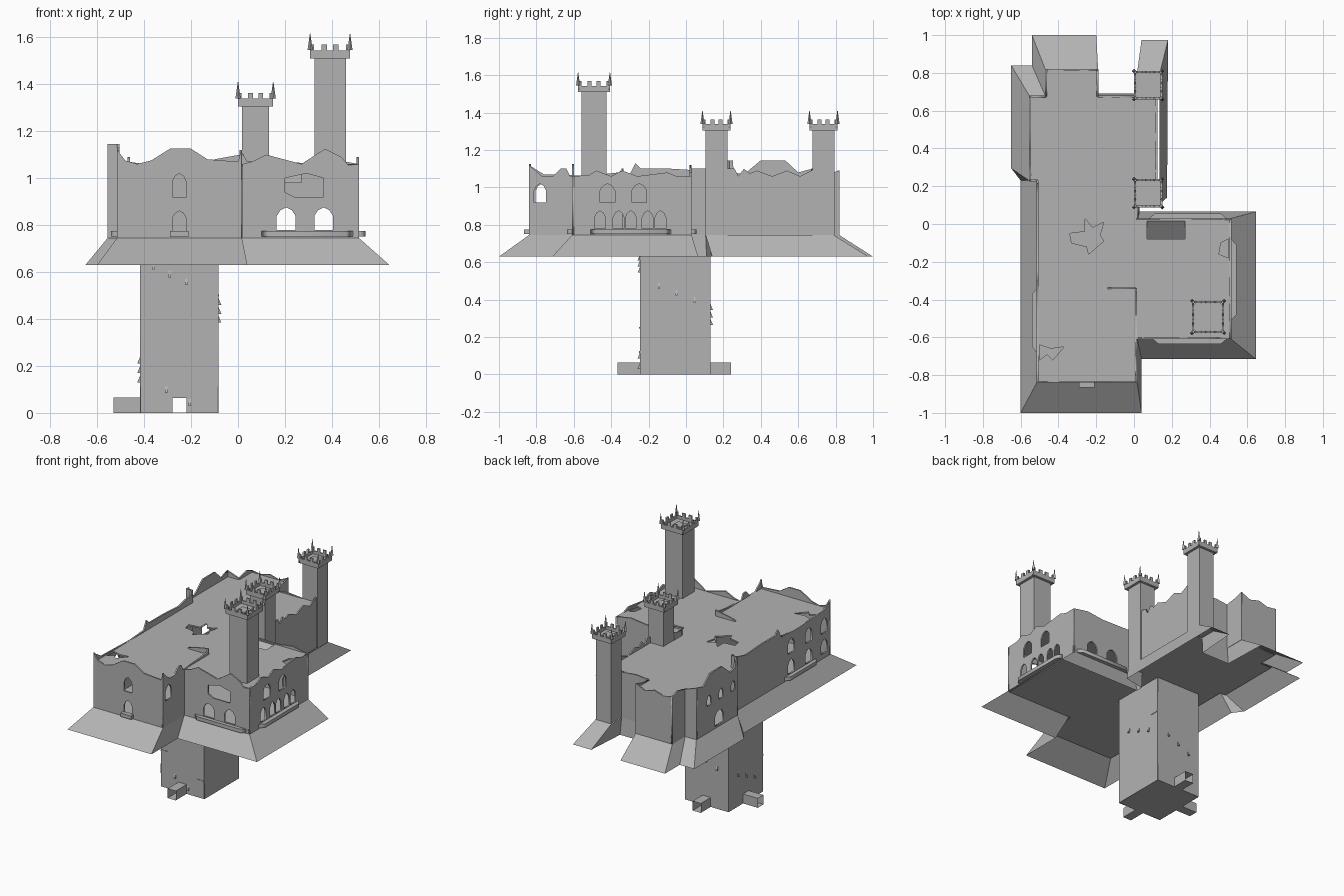
import bpy, bmesh, math
from mathutils import Matrix, Vector

if "Cube" in bpy.data.objects:
    bpy.data.objects.remove(bpy.data.objects["Cube"])

stone = bpy.data.materials.new("grey stone")
stone.diffuse_color = (0.45, 0.45, 0.45, 1)
stone.use_nodes = True
stone.node_tree.nodes["Principled BSDF"].inputs["Base Color"].default_value = stone.diffuse_color
FLOOR, HEM, ROOF, T = 0.745, 0.63, 1.055, 0.01


def add(name, mesh):
    mesh.materials.clear()
    mesh.materials.append(stone)
    ob = bpy.data.objects.new(name, mesh)
    bpy.context.scene.collection.objects.link(ob)
    return ob


def poly_mesh(name, verts, faces):
    me = bpy.data.meshes.new(name)
    me.from_pydata(verts, [], faces)
    return add(name, me)


def box(name, x0, x1, y0, y1, z0, z1):
    bm = bmesh.new()
    bmesh.ops.create_cube(bm, size=1)
    for v in bm.verts:
        v.co = ((x0 + x1) / 2 + v.co.x * (x1 - x0), (y0 + y1) / 2 + v.co.y * (y1 - y0),
                (z0 + z1) / 2 + v.co.z * (z1 - z0))
    me = bpy.data.meshes.new(name)
    bm.to_mesh(me)
    bm.free()
    return add(name, me)


AXES = {'x': ((1, 0, 0), (0, 0, 1), (0, -1, 0)),
        'y': ((0, 1, 0), (0, 0, 1), (1, 0, 0)),
        'z': ((1, 0, 0), (0, 1, 0), (0, 0, 1))}


def slab(name, axis, c, outline, holes=(), t=T):
    """Thin filled outline with holes, in the plane at offset c."""
    cu = bpy.data.curves.new(name, 'CURVE')
    cu.dimensions, cu.fill_mode, cu.extrude = '2D', 'BOTH', t / 2
    for loop in [outline, *holes]:
        sp = cu.splines.new('POLY')
        sp.points.add(len(loop) - 1)
        for p, q in zip(sp.points, loop):
            p.co = (q[0], q[1], 0, 1)
        sp.use_cyclic_u = True
    tmp = bpy.data.objects.new(name, cu)
    bpy.context.scene.collection.objects.link(tmp)
    dg = bpy.context.evaluated_depsgraph_get()
    me = bpy.data.meshes.new_from_object(tmp.evaluated_get(dg))
    bpy.data.objects.remove(tmp)
    m = Matrix(AXES[axis]).transposed().to_4x4()
    m.translation = {'x': (0, c, 0), 'y': (c, 0, 0), 'z': (0, 0, c)}[axis]
    me.transform(m)
    return add(name, me)


def wall(name, axis, c, top, holes=(), base=FLOOR, t=T):
    return slab(name, axis, c, [(top[0][0], base), (top[-1][0], base)] + top[::-1], holes, t)


def arch(u, w, z0, z1):
    h = z1 - z0
    return [(u - w, z0), (u + w, z0), (u + w, z0 + .62 * h), (u + .6 * w, z0 + .88 * h), (u, z1),
            (u - .6 * w, z0 + .88 * h), (u - w, z0 + .62 * h)]


def arches(us, w, z0, z1):
    return [arch(u, w, z0, z1) for u in us]


# Outer walls with ragged parapets
wall("front_wall", 'x', -.835, [(-.515, 1.12), (-.48, 1.075), (-.43, 1.06), (-.37, 1.075), (-.29, 1.125),
     (-.2, 1.125), (-.13, 1.08), (0, 1.07), (.015, 1.12)],
     [arch(-.25, .03, .92, 1.02), arch(-.25, .03, .775, .86)])
wall("inner_corner_wall", 'y', .012, [(-.84, 1.12), (-.8, 1.085), (-.77, 1.06), (-.71, 1.06), (-.67, 1.1),
     (-.64, 1.1), (-.62, 1.06), (-.45, 1.07), (-.36, 1.08), (-.34, 1.1)], [arch(-.78, .032, .92, 1.02)])
wall("wing_front_wall", 'x', -.605, [(.02, 1.06), (.06, 1.07), (.12, 1.1), (.27, 1.06), (.37, 1.125),
     (.44, 1.09), (.47, 1.055), (.515, 1.06)],
     arches((.205, .365), .04, .78, .875)
     + [[(.2, .94), (.24, .92), (.365, .92), (.365, 1.0), (.29, 1.02), (.2, 1.0)]])
wall("wing_side_wall", 'y', .51, [(-.61, 1.06), (-.52, 1.065), (-.48, 1.09), (-.4, 1.06), (-.34, 1.09),
     (-.26, 1.06), (-.1, 1.08), (-.05, 1.06), (.03, 1.06)],
     arches((-.46, -.36, -.295, -.205, -.137), .029, .78, .875) + arches((-.42, -.25), .04, .92, 1.02))
wall("wing_back_wall", 'x', .025, [(.01, 1.12), (.04, 1.07), (.28, 1.065), (.4, 1.08), (.515, 1.06)],
     arches((.205, .365), .04, .78, .875))
wall("left_wall", 'y', -.51, [(-.84, 1.12), (-.76, 1.07), (-.45, 1.06), (-.3, 1.07), (-.27, 1.13),
     (-.24, 1.1), (-.08, 1.1), (.08, 1.09), (.16, 1.11), (.21, 1.11), (.215, 1.145), (.23, 1.145)],
     arches((-.77, -.6, -.41), .035, .92, 1.02) + arches((-.77, -.6, -.41), .035, .78, .875))
wall("left_back_wall", 'y', -.55, [(.23, 1.145), (.25, 1.145), (.255, 1.08), (.31, 1.07), (.4, 1.145),
     (.53, 1.145), (.6, 1.08), (.675, 1.1)],
     arches((.28, .41, .54), .022, .93, 1.0) + [arch(.43, .045, .76, .86)])
wall("left_step_wall", 'x', .23, [(-.555, 1.145), (-.51, 1.145)])
wall("bay_left_return", 'x', .675, [(-.555, 1.1), (-.465, 1.07)])
wall("bay_left_wall", 'y', -.465, [(.675, 1.07), (.76, 1.09), (.82, 1.07)])
wall("bay_back_wall", 'x', .815, [(-.47, 1.07), (-.4, 1.06), (-.33, 1.08), (-.26, 1.06), (-.19, 1.09)])
wall("bay_right_wall", 'y', -.193, [(.675, 1.06), (.75, 1.07), (.82, 1.09)])
wall("back_wall", 'x', .675, [(-.19, 1.06), (-.1, 1.07), (.02, 1.06)])
wall("right_back_wall", 'y', .12, [(.2, 1.1), (.26, 1.1), (.28, 1.06), (.31, 1.1), (.34, 1.075), (.38, 1.09),
     (.46, 1.06), (.54, 1.09), (.61, 1.06), (.69, 1.1)])
wall("tower_link_wall", 'y', .02, [(.03, 1.1), (.11, 1.1)])
wall("roof_stub_wall", 'x', -.34, [(-.14, 1.065), (-.1, 1.08), (.01, 1.1)], base=ROOF)

# Roof and floor follow the same footprint; the roof is broken through
plan = [(-.51, -.835), (.01, -.835), (.01, -.605), (.51, -.605), (.51, .025), (.02, .025), (.02, .11),
        (.12, .11), (.12, .675), (-.193, .675), (-.193, .815), (-.465, .815), (-.465, .675), (-.55, .675),
        (-.55, .23), (-.51, .23)]
slab("roof", 'z', ROOF, plan, [
    [(-.34, -.05), (-.26, -.04), (-.26, .03), (-.22, -.02), (-.16, .01), (-.18, -.06), (-.16, -.09),
     (-.24, -.16), (-.25, -.12), (-.33, -.1)],
    [(.07, -.08), (.27, -.08), (.27, .015), (.07, .015)],
    [(-.5, -.72), (-.46, -.69), (-.43, -.72), (-.37, -.65), (-.44, -.66), (-.5, -.64)],
    [(.45, -.16), (.5, -.18), (.5, -.08), (.46, -.1)]])
slab("floor", 'z', FLOOR - .003, plan, t=.006)
poly_mesh("roof_ramp", [(.07, .015, ROOF), (.27, .015, ROOF), (.27, -.08, .98), (.07, -.08, .98)], [(0, 3, 2, 1)])

# Flared skirt below the walls: top edge and hem
skirt = [(-.515, -.84, -.6, -1), (.017, -.84, .04, -1), (.017, -.61, .04, -.715), (.515, -.61, .645, -.715),
         (.515, .03, .645, .065), (.02, .03, .03, .065), (.02, .105, .03, .11), (.135, .105, .175, .14),
         (.135, .79, .18, .975), (.015, .79, .04, .975), (.015, .68, .02, .69), (-.19, .68, -.19, .69),
         (-.19, .82, -.2, 1), (-.47, .82, -.54, 1), (-.47, .68, -.54, .84), (-.555, .68, -.65, .84),
         (-.555, .23, -.65, .295), (-.515, .23, -.6, .23)]
n = len(skirt)
poly_mesh("flared_skirt", [(a, b, FLOOR) for a, b, c, d in skirt] + [(c, d, HEM) for a, b, c, d in skirt],
          [(i, n + i, n + (i + 1) % n, (i + 1) % n) for i in range(n)])


# Balconies with slanted ends
def balcony(name, axis, c, a, b, out):
    near, far = (a, c), (b, c)
    pts = [near, far, (b - .03, c + out), (a + .03, c + out)]
    if axis == 'y':
        pts = [(q, p) for p, q in pts]
    slab(name, 'z', .763, pts, t=.025)


balcony("wing_front_balcony", 'x', -.61, .1, .49, -.025)
balcony("wing_back_balcony", 'x', .03, .08, .49, .025)
balcony("wing_side_balcony", 'y', .515, -.51, -.08, .028)
balcony("left_balcony", 'y', -.515, -.68, -.34, -.025)
box("front_balcony", -.29, -.21, -.865, -.835, .75, .775)


# Towers with overhanging battlements and corner spikes
def tower(name, x, y, r, head, z0, z1):
    box(name + "_shaft", x - r, x + r, y - r, y + r, z0, z1)
    box(name + "_head", x - head, x + head, y - head, y + head, z1, z1 + .012)
    box(name + "_hatch", x - .035, x + .035, y - .035, y + .03, z1 + .012, z1 + .018)
    lo, hi = z1 + .033, z1 + .058
    steps = [(-1, hi), (-.8, hi), (-.8, lo), (-.42, lo), (-.42, hi), (-.15, hi), (-.15, lo)]
    steps += [(-u, z) for u, z in steps[::-1]]
    for s in (-1, 1):
        wall(name + "_battlement", 'x', y + s * (head - .005), [(x + u * head, z) for u, z in steps], base=z1)
        wall(name + "_battlement", 'y', x + s * (head - .005), [(y + u * head, z) for u, z in steps], base=z1)
        for q in (-1, 1):
            bm = bmesh.new()
            bmesh.ops.create_cone(bm, cap_ends=True, segments=4, radius1=.011, radius2=.001, depth=.07,
                                  matrix=Matrix.Translation((x + s * head, y + q * head, z1 + .07)))
            me = bpy.data.meshes.new(name + "_spike")
            bm.to_mesh(me)
            bm.free()
            add(name + "_spike", me)


tower("tall_tower", .392, -.492, .067, .085, ROOF, 1.51)
tower("middle_tower", .075, .163, .058, .075, FLOOR, 1.305)
tower("back_tower", .075, .735, .058, .075, FLOOR, 1.305)

# Hollow supporting pillar with tunnel openings at the foot
X0, X1, Y0, Y1 = -.415, -.085, -.245, .13
door = [(-.28, .002), (-.22, .002), (-.22, .063), (-.28, .063)]
side_door = [(u + .193, z) for u, z in door]
for nm, ax, c, a, b, hole in (("front", 'x', Y0, X0, X1, [door]), ("back", 'x', Y1, X0, X1, [door]),
                              ("left", 'y', X0, Y0, Y1, [side_door]), ("right", 'y', X1, Y0, Y1, [])):
    wall("pillar_" + nm, ax, c, [(a, FLOOR), (b, FLOOR)], hole, base=0, t=.004)
box("pillar_bottom", X0, X1, Y0, Y1, 0, .002)


def tunnel(name, x0, x1, y0, y1, along):
    flip = along == 'y'
    ring = [(0, 0), (1, 0), (1, 1), (0, 1)]
    vs = []
    for e in (0, 1):
        for p, z in ring:
            u, v = (p, e) if flip else (e, p)
            vs.append((x0 + u * (x1 - x0), y0 + v * (y1 - y0), z * .065))
    poly_mesh(name, vs, [(i, (i + 1) % 4, 4 + (i + 1) % 4, 4 + i) for i in range(4)])


tunnel("front_tunnel", -.281, -.219, -.365, Y0, 'y')
tunnel("back_tunnel", -.281, -.219, Y1, .24, 'y')
tunnel("left_tunnel", -.53, X0, -.088, -.026, 'x')


# Small slit hoods spiralling down the pillar
def hood(p, d):
    p, d = Vector(p), Vector(d)
    s = Vector((-d.y, d.x, 0)) * .005
    up = Vector((0, 0, .034))
    tri = [p, p + d * .014, p + up]
    poly_mesh("slit_hood", [q - s for q in tri] + [q + s for q in tri],
              [(0, 1, 2), (5, 4, 3), (0, 3, 4, 1), (1, 4, 5, 2), (2, 5, 3, 0)])


for k in range(3):
    hood((-.36 + .07 * k, Y0, .61 - .033 * k), (0, -1, 0))
    hood((X1, -.145 + .095 * k, .46 - .038 * k), (1, 0, 0))
    hood((-.17 - .08 * k, Y1, .345 - .04 * k), (0, 1, 0))
    hood((X0, .03 - .09 * k, .21 - .04 * k), (-1, 0, 0))
hood((-.305, Y0, .085), (0, -1, 0))
hood((-.205, Y0, .03), (0, -1, 0))

# Thin landing ledges at the pillar corners
for x, y, z in ((-.388, Y0, .25), (-.115, Y0, .62), (-.115, Y0, .12)):
    box("landing_ledge", x - .028, x + .028, y - .005, y, z - .005, z + .005)
box("landing_ledge", X1, X1 + .005, .07, Y1, .495, .505)
